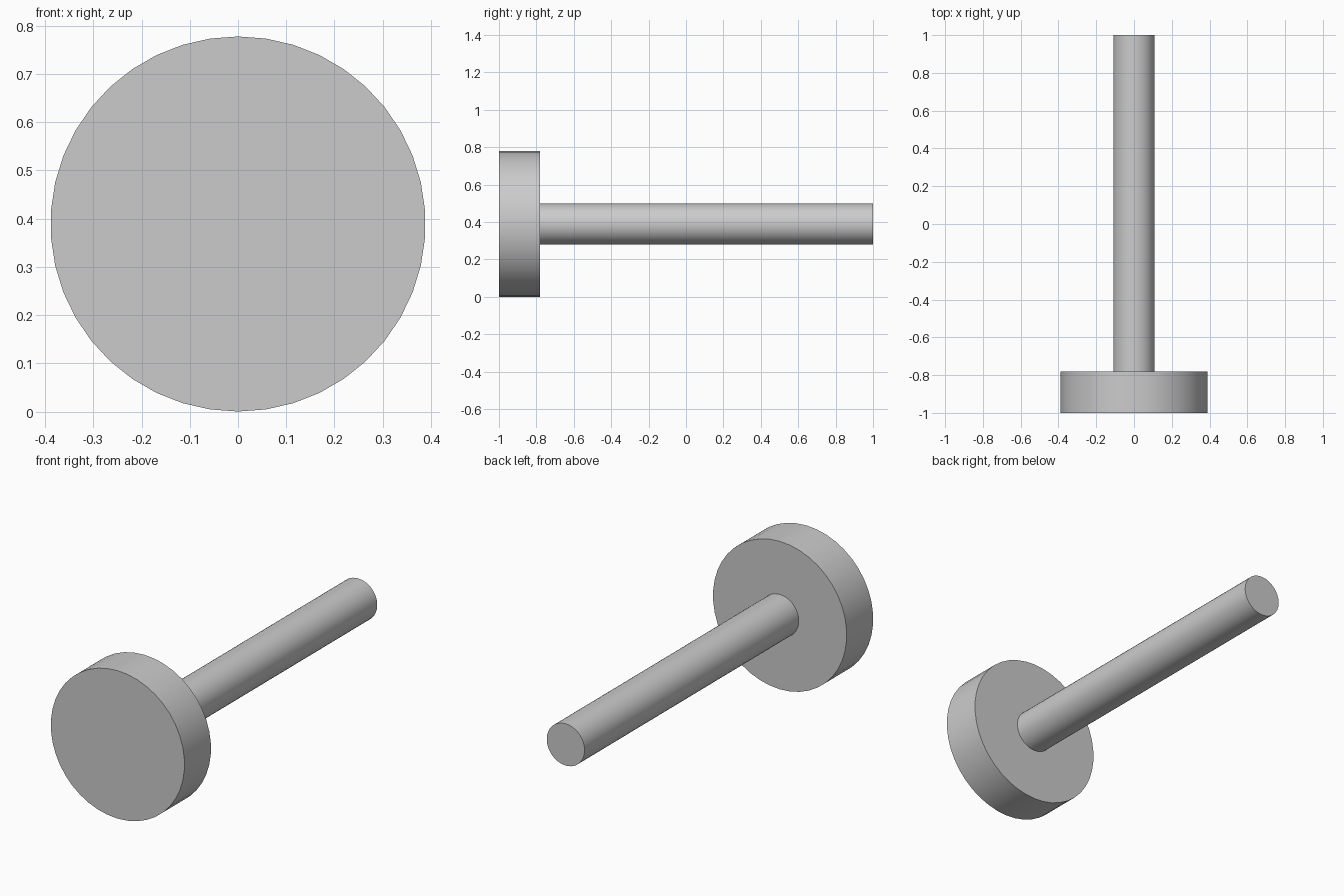
import bpy
import math

cube = bpy.data.objects.get("Cube")
if cube:
    bpy.data.objects.remove(cube, do_unlink=True)

grey = bpy.data.materials.new("plain grey")
grey.use_nodes = True
colour = (0.6, 0.6, 0.6, 1)
grey.diffuse_color = colour
grey.node_tree.nodes["Principled BSDF"].inputs["Base Color"].default_value = colour

HEAD_RADIUS = 0.389


def rod(name, radius, y_front, y_back, sides):
    """Smooth cylinder lying along y, with a vertex at the top."""
    bpy.ops.mesh.primitive_cylinder_add(
        vertices=sides, radius=radius, depth=y_back - y_front,
        location=(0, (y_front + y_back) / 2, HEAD_RADIUS),
        rotation=(math.pi / 2, 0, 0))
    obj = bpy.context.object
    obj.name = name
    bpy.ops.object.transform_apply(location=False, rotation=True, scale=True)
    bpy.ops.object.shade_smooth_by_angle(angle=math.radians(30))
    obj.data.materials.append(grey)
    return obj


# Wide round head at the front
rod("round_head", HEAD_RADIUS, -1, -0.78, 42)

# Long straight shaft running back from the head
rod("shaft", 0.11, -0.78, 1, 42)
